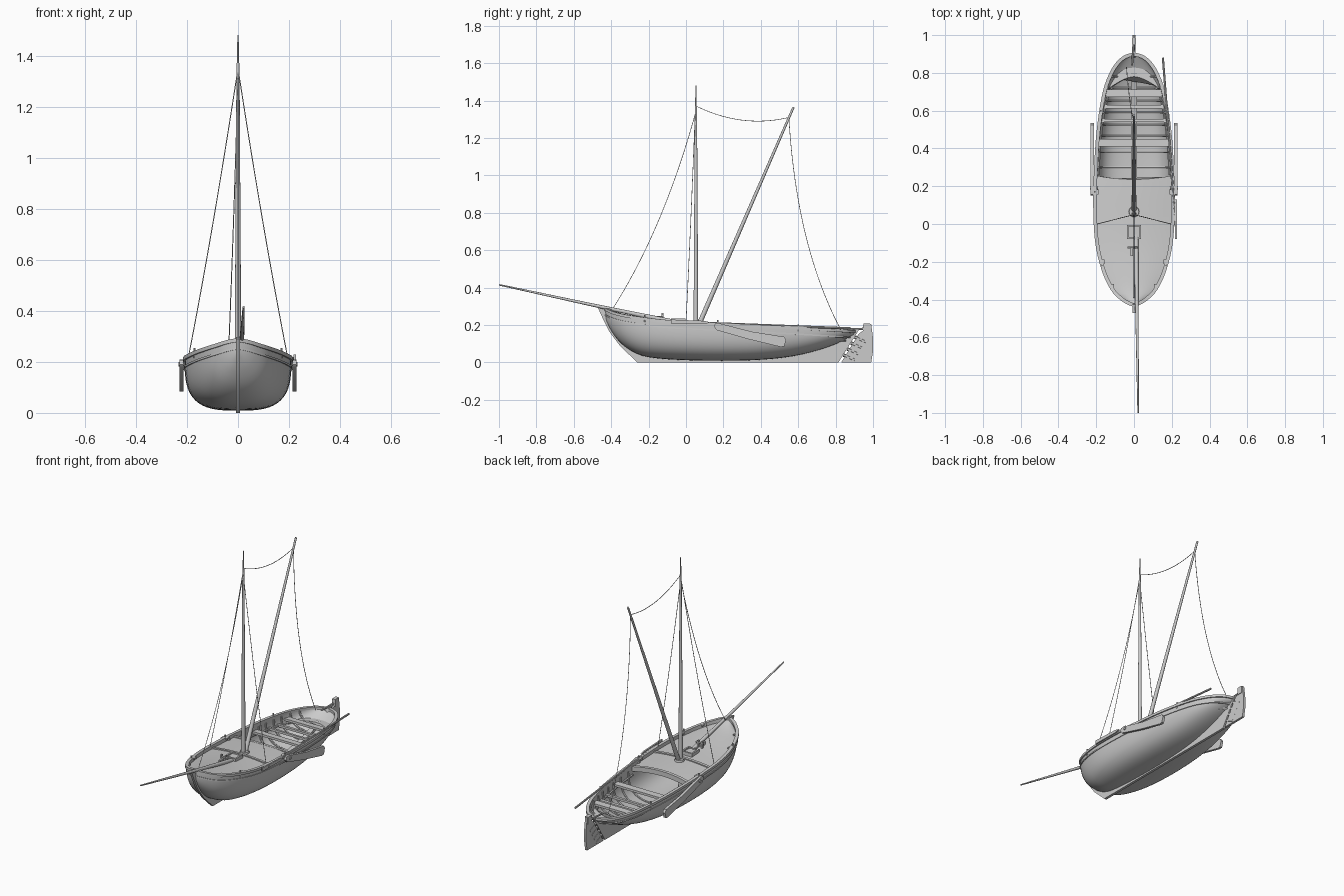
import bpy, bmesh, math
from mathutils import Vector as V

if "Cube" in bpy.data.objects:
    bpy.data.objects.remove(bpy.data.objects["Cube"])

# ---------- helpers ----------
def interp(tab, y):
    y = min(max(y, tab[0][0]), tab[-1][0])
    n = len(tab)
    i = next(k for k in range(n - 1) if y <= tab[k + 1][0])
    def slope(k):
        a, b = tab[max(k - 1, 0)], tab[min(k + 1, n - 1)]
        return (b[1] - a[1]) / (b[0] - a[0])
    (ya, va), (yb, vb) = tab[i], tab[i + 1]
    h = yb - ya
    t = (y - ya) / h
    return ((2*t**3 - 3*t*t + 1) * va + (t**3 - 2*t*t + t) * h * slope(i)
            + (3*t*t - 2*t**3) * vb + (t**3 - t*t) * h * slope(i + 1))

WIDTH = [(-.43, .006), (-.42, .032), (-.4, .065), (-.35, .114), (-.25, .162), (-.1, .198), (.1, .209),
         (.3, .204), (.5, .19), (.7, .158), (.8, .122), (.86, .082), (.89, .042), (.9, .006)]
KEEL = [(-.43, .23), (-.4, .17), (-.35, .105), (-.28, .055), (-.2, .028), (0, .012), (.3, .01),
        (.5, .023), (.65, .05), (.8, .098), (.9, .15)]
SHEER = [(-.43, .287), (-.38, .265), (-.3, .247), (-.1, .222), (.2, .206), (.6, .186), (.9, .167)]
width = lambda y: interp(WIDTH, y)
keel = lambda y: interp(KEEL, y)
sheer = lambda y: interp(SHEER, y)
power = lambda y: 3.1 - 1.0 * min(1, abs(y - .2) / .7) ** 2

def hull_pt(y, u, d=0):
    """Point on the hull section at y; u runs -1..1 from rim to rim, d is the inset."""
    w, zs = max(width(y) - d, .001), sheer(y)
    zk = min(keel(y) + d, zs - .01)
    a, e = abs(u) * math.pi / 2, 2 / power(y)
    x = w * math.sin(a) ** e
    return V((math.copysign(x, u), y, zs - (zs - zk) * max(math.cos(a), 0) ** e))

def half(y, z, d=.008):
    """Half width of the hull at y and height z."""
    zs, n = sheer(y), power(y)
    r = min(max((zs - z) / (zs - keel(y)), 0), 1)
    return max(width(y) * (1 - r ** n) ** (1 / n) - d, .002)

def finish(name, bm, angle=35):
    bmesh.ops.recalc_face_normals(bm, faces=bm.faces)
    me = bpy.data.meshes.new(name)
    bm.to_mesh(me)
    bm.free()
    ob = bpy.data.objects.new(name, me)
    bpy.context.collection.objects.link(ob)
    bpy.ops.object.select_all(action='DESELECT')
    ob.select_set(True)
    bpy.context.view_layer.objects.active = ob
    bpy.ops.object.shade_smooth_by_angle(angle=math.radians(angle))
    return ob

def loft(name, loops, ring=False):
    bm = bmesh.new()
    rows = [[bm.verts.new(p) for p in l] for l in loops]
    n = len(rows[0])
    pairs = list(zip(rows, rows[1:])) + ([(rows[-1], rows[0])] if ring else [])
    for a, b in pairs:
        for i in range(n):
            j = (i + 1) % n
            bm.faces.new((a[i], a[j], b[j], b[i]))
    if not ring:
        bm.faces.new(rows[0])
        bm.faces.new(rows[-1])
    return finish(name, bm)

def tube(name, pts, r0, r1=None, sides=10):
    pts = [V(p) for p in pts]
    r1 = r0 if r1 is None else r1
    loops = []
    for i, p in enumerate(pts):
        d = (pts[min(i + 1, len(pts) - 1)] - pts[max(i - 1, 0)]).normalized()
        a = d.cross(V((0, 1, 0)) if abs(d.y) < .5 else V((1, 0, 0))).normalized()
        b = d.cross(a)
        r = r0 + (r1 - r0) * i / (len(pts) - 1)
        loops.append([p + r * (a * math.cos(t) + b * math.sin(t))
                      for t in (2 * math.pi * k / sides for k in range(sides))])
    return loft(name, loops)

def rope(name, a, b, sag):
    a, b, sag = V(a), V(b), V(sag)
    pts = [a.lerp(b, i / 24) + sag * 4 * (i / 24) * (1 - i / 24) for i in range(25)]
    return loft(name, [[p + .0019 * V((math.cos(t), math.sin(t), 0) if abs((b - a).z) > .5
                                      else (math.cos(t), 0, math.sin(t)))
                        for t in (math.pi * k / 3 for k in range(6))] for p in pts])

def plate(name, prof, xs):
    """Profile in the yz plane, spanned between the x values in xs."""
    return loft(name, [[(x, y, z) for y, z in prof] for x in xs])

def box(name, c, s):
    x, y, z = c
    a, b, h = (k / 2 for k in s)
    return plate(name, [(y - b, z - h), (y + b, z - h), (y + b, z + h), (y - b, z + h)], (x - a, x + a))

def slab(name, y0, y1, zf, camber=0, bow0=0, bow1=0, thick=.012, steps=2, d=.008):
    """Plank area fitted between the hull sides."""
    vs = [-1 + k / 6 for k in range(13)]
    loops = []
    for i in range(steps + 1):
        t = i / steps
        row = []
        for dz, seq in ((0, vs), (-thick, vs[::-1])):
            for v in seq:
                y = y0 + (y1 - y0) * t + (bow0 * (1 - t) + bow1 * t) * (1 - v * v)
                z = zf(y) + dz
                row.append((v * half(y, z, d), y, z + camber * (1 - v * v)))
        loops.append(row)
    return loft(name, loops)

# ---------- hull shell ----------
YS = [.235 - .665 * math.cos(math.pi * i / 48) for i in range(49)]
US = [-1 + k / 14 for k in range(29)]
loft("hull", [[hull_pt(y, u) for u in US] + [hull_pt(y, u, .011) for u in US[::-1]] for y in YS])

# gunwale and rubbing strake run right round the hull
def rail(name, drop, inner, outer, low, high):
    side = [V((half(y, sheer(y) - drop, 0), y, sheer(y) - drop)) for y in YS]
    path = side + [V((-p.x, p.y, p.z)) for p in side[::-1]]
    loops = []
    for i, p in enumerate(path):
        t = path[(i + 1) % len(path)] - path[i - 1]
        n = V((t.y, -t.x, 0)).normalized()
        loops.append([p + n * o + V((0, 0, h)) for o, h in
                      ((inner, low), (outer, low), (outer, high), (inner, high))])
    loft(name, loops, ring=True)
rail("gunwale", 0, -.012, .007, -.010, .005)
rail("rubbing_strake", .035, -.004, .004, -.004, .004)

# ---------- stem, keel and sternpost ----------
inner = [(y, keel(y) + .006) for y in (.88, .8, .65, .5, .3, 0, -.2, -.28, -.35, -.4)]
plate("keel_and_stem", [(-.425, .297), (-.47, .29), (-.445, .235), (-.41, .165), (-.35, .085), (-.26, 0),
                        (.815, 0), (.925, .175), (.89, .175)] + inner, (-.008, .008))

# ---------- fore deck and interior ----------
slab("fore_deck", -.422, .255, lambda y: sheer(y) - .018, camber=.016, bow1=-.02, steps=24)
slab("deck_beam", .022, .038, lambda y: sheer(y) - .01, camber=.014, thick=.016)
slab("deck_coaming", .238, .256, lambda y: sheer(y) - .012, camber=.014, bow0=-.02, bow1=-.02, thick=.03)
for y0, y1, dz in ((.41, .45, .035), (.54, .555, .05), (.612, .63, .05), (.672, .712, .03)):
    slab("seat", y0, y1, lambda y: sheer(y) - dz, thick=.014)
slab("stern_bench", .715, .88, lambda y: sheer(y) - .05, bow0=.065, thick=.01, steps=8)
for y in (.3, .38, .465, .525, .59, .65, .72, .78):
    tube("rib", [hull_pt(y, u * .97, .013) for u in US], .006, sides=6)
plate("keelson", [(y, keel(y) + .028) for y in (.05, .3, .5, .65, .8)]
      + [(y, keel(y) + .006) for y in (.8, .65, .5, .3, .05)], (-.015, .015))
for s in (-1, 1):
    # planked stringer along each side
    tube("stringer", [(s * half(y, sheer(y) - .06, .016), y, sheer(y) - .06)
                      for y in (.26, .35, .45, .55, .65, .75, .82)], .006, sides=6)

# ---------- deck fittings ----------
for s in (-1, 1):
    box("hatch_side", (s * .033, -.042, .224), (.01, .076, .022))
    box("hatch_end", (0, -.042 + s * .033, .224), (.07, .01, .022))
    box("bitt_post", (-.012 + s * .014, -.125, .24), (.009, .012, .05))
box("hatch_cover", (0, -.042, .217), (.06, .06, .02))
tube("bitt_bar", [(-.035, -.125, .25), (.018, -.125, .25)], .006)
box("bitt_knee", (-.012, -.15, .235), (.012, .04, .025))
tube("mast_collar", [(0, .065, .2), (0, .065, .222)], .03, .026, 16)
for s in (-1, 1):
    for y in (-.22, .17, .6):
        x, z = s * half(y, sheer(y), .001), sheer(y)
        tube("thole_pin", [(x, y, z - .02), (x, y, z + .018)], .0045, sides=8)
    for y in (-.33, -.2, .17):
        x = s * half(y, sheer(y) - .01, .016)
        box("cleat", (x, y, sheer(y)), (.01, .026, .01))

# ---------- spars ----------
tube("mast", [(0, .053, .03), (0, .053, .7), (0, .053, 1.37)], .014, .006, 14)
tube("mast_top_pole", [(0, .053, 1.36), (0, .053, 1.48)], .0045, .0025, 8)
tube("sprit", [(0, .075, .215), (0, .575, 1.365)], .013, .006, 12)
tube("bowsprit", [(.011, -.05, .213), (.016, -.5, .307), (.022, -.999, .415)], .013, .004, 12)

# ---------- rigging ----------
rope("forestay", (0, .05, 1.33), (0, -.39, .29), (0, .024, -.05))
rope("head_rope", (0, .055, 1.37), (0, .55, 1.31), (0, 0, -.045))
rope("sprit_sheet", (0, .55, 1.31), (-.04, .83, .17), (0, -.05, -.06))
for s in (-1, 1):
    rope("shroud", (0, .05, 1.35), (s * .195, 0, .215), (0, 0, -.035))

# ---------- leeboards and oar ----------
board = [(.15, .19), (.155, .207), (.175, .21), (.35, .165), (.525, .137), (.535, .12), (.525, .085),
         (.505, .083), (.33, .125), (.165, .172)]
for s in (-1, 1):
    plate("leeboard", board, (s * .213, s * .229))
    tube("leeboard_pin", [(s * .19, .19, .19), (s * .234, .19, .19)], .009)
tube("oar_shaft", [(.222, -.02, .216), (.153, .88, .182)], .006, sides=10)
plate("oar_blade", [(-.08, .207), (-.08, .229), (.1, .222), (.13, .214), (.1, .204)], (.218, .227))

# ---------- rudder ----------
plate("rudder", [(.83, 0), (.99, 0), (1, .06), (1, .13), (.99, .205), (.948, .205), (.945, .168),
                 (.925, .155)], (-.007, .007))
box("rudder_head", (0, .967, .185), (.022, .036, .045))
for k in range(4):
    y, z = .842 + k * .02, .035 + k * .032
    tube("rudder_strap", [(0, y, z + .005), (0, y + .06, z - .022)], .0095, sides=6)
tube("tiller", [(0, .98, .18), (-.01, .84, .176)], .007, .005, 8)
